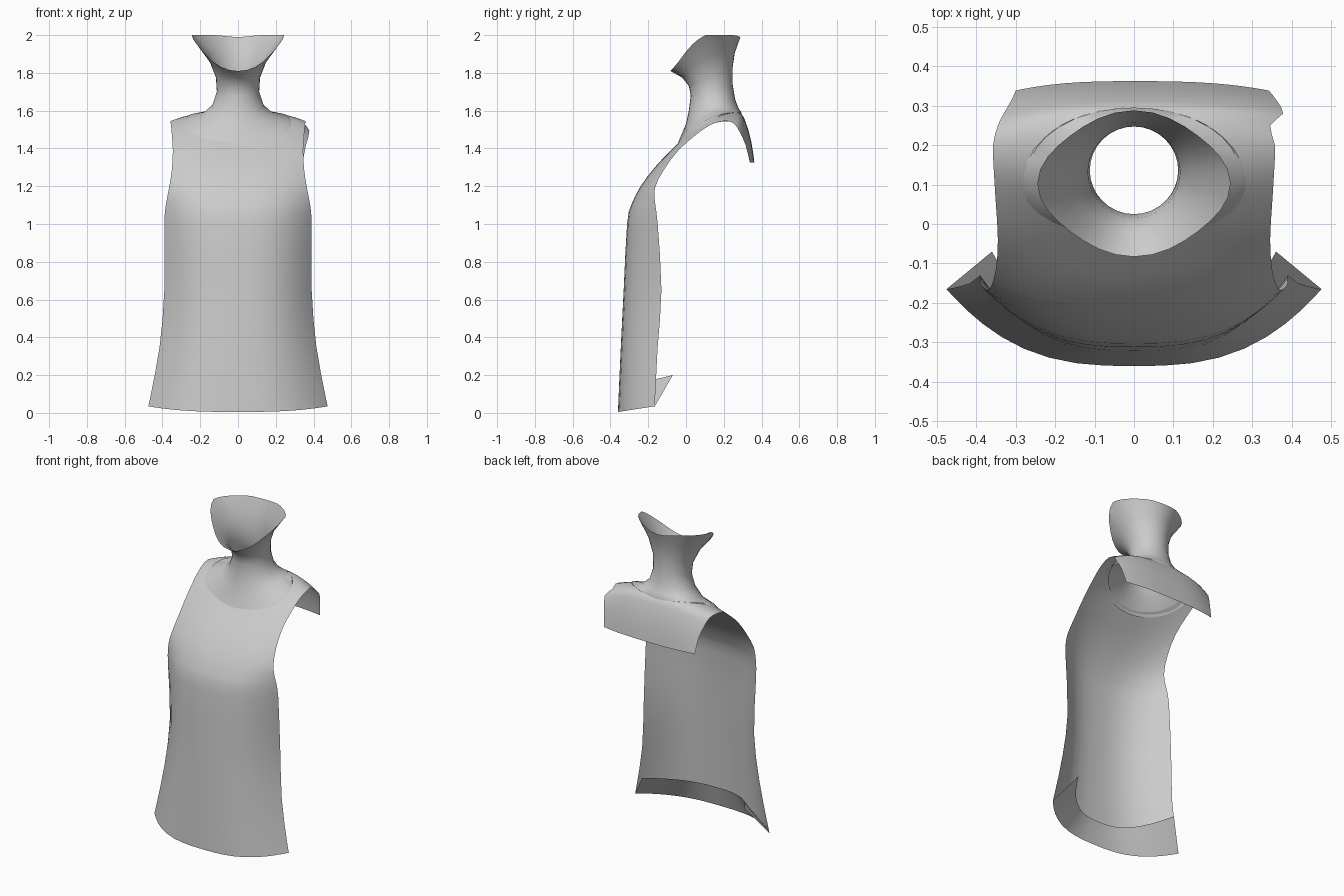
import bpy, bmesh, math
from mathutils import Vector

if "Cube" in bpy.data.objects:
    bpy.data.objects.remove(bpy.data.objects["Cube"])

cloth = bpy.data.materials.new("light_grey")
cloth.diffuse_color = (0.6, 0.6, 0.6, 1)
cloth.use_nodes = True
cloth.node_tree.nodes["Principled BSDF"].inputs["Base Color"].default_value = cloth.diffuse_color


def finish(name, bm):
    bmesh.ops.remove_doubles(bm, verts=bm.verts, dist=0.0005)
    bmesh.ops.recalc_face_normals(bm, faces=bm.faces)
    me = bpy.data.meshes.new(name)
    bm.to_mesh(me)
    bm.free()
    me.materials.append(cloth)
    ob = bpy.data.objects.new(name, me)
    bpy.context.collection.objects.link(ob)
    bpy.ops.object.select_all(action='DESELECT')
    ob.select_set(True)
    bpy.context.view_layer.objects.active = ob
    bpy.ops.object.shade_smooth_by_angle(angle=math.radians(50))
    return ob


def skin(bm, rows, closed=False):
    """Join rows of points with quads."""
    vs = [[bm.verts.new(p) for p in r] for r in rows]
    for a, b in zip(vs, vs[1:]):
        n = len(a)
        for i in range(n if closed else n - 1):
            j = (i + 1) % n
            bm.faces.new((a[i], a[j], b[j], b[i]))


# Shirt rows from hem over the shoulders: centre y, z; edge y, z; left and right half width
ROWS = [Vector(r) for r in (
    (-.360, .005, -.165, .035, .475, .475), (-.358, .06, -.163, .09, .463, .463),
    (-.345, .35, -.150, .35, .415, .415), (-.330, .65, -.130, .65, .390, .390),
    (-.312, 1.0, -.150, 1.0, .390, .390), (-.290, 1.1, -.162, 1.1, .382, .382),
    (-.240, 1.2, -.165, 1.19, .365, .365), (-.165, 1.3, -.115, 1.29, .350, .350),
    (-.070, 1.4, -.040, 1.39, .345, .345), (.030, 1.50, .050, 1.47, .350, .350),
    (.120, 1.57, .130, 1.525, .355, .355), (.200, 1.595, .200, 1.545, .357, .357),
    (.270, 1.595, .250, 1.535, .345, .345), (.310, 1.555, .280, 1.495, .330, .378),
    (.345, 1.44, .315, 1.42, .310, .360), (.362, 1.325, .338, 1.325, .300, .342))]


def row_at(s):
    i = min(int(s), len(ROWS) - 2)
    f = s - i
    a, b = ROWS[max(i - 1, 0)], ROWS[i]
    c, d = ROWS[i + 1], ROWS[min(i + 2, len(ROWS) - 1)]
    return 0.5 * (2 * b + (c - a) * f + (2 * a - 5 * b + 4 * c - d) * f ** 2
                  + (3 * b - a - 3 * c + d) * f ** 3)


def surface(s, t):
    cy, cz, ey, ez, left, right = row_at(s)
    f = abs(t) ** 2.8
    return Vector((t * (right if t > 0 else left), cy + (ey - cy) * f, cz + (ez - cz) * f))


COLS = [math.sin(math.pi / 2 * (i / 10 - 1)) for i in range(21)]
S0, S1 = 7, 13
HOLE = (0.268, 0.165, 0.13)   # neckline half width, half depth, centre y


def locate(x, y):
    """Shirt parameters lying above a plan position."""
    lo, hi = S0, S1
    for _ in range(30):
        m = (lo + hi) / 2
        t = x / row_at(m)[5 if x > 0 else 4]
        if surface(m, t).y < y:
            lo = m
        else:
            hi = m
    return lo, t


bm = bmesh.new()
# front panel and back flap
skin(bm, [[surface(s / 2, t) for t in COLS] for s in range(0, 2 * S0 + 1)])
skin(bm, [[surface(s / 2, t) for t in COLS] for s in range(2 * S1, 31)])
# yoke between neckline and armholes
sides = [s / 2 for s in range(2 * S0 + 1, 2 * S1)]
border = ([(S0, t) for t in COLS] + [(s, 1) for s in sides]
          + [(S1, t) for t in reversed(COLS)] + [(s, -1) for s in reversed(sides)])
neckline = []
for s, t in border:
    p = surface(s, t)
    a = math.atan2((p.y - HOLE[2]) / HOLE[1], p.x / HOLE[0])
    neckline.append(locate(HOLE[0] * math.cos(a), HOLE[2] + HOLE[1] * math.sin(a)))
skin(bm, [[surface(o[0] + (n[0] - o[0]) * k / 5, o[1] + (n[1] - o[1]) * k / 5)
           for o, n in zip(border, neckline)] for k in range(6)], closed=True)
finish("shirt", bm)

# hem turned up inside the front panel
bm = bmesh.new()
inner = []
for t in COLS:
    f = abs(t) ** 2.6
    inner.append(Vector((t * .36, -.32 + .25 * f, .14 + .06 * f)))
outer = [surface(0, t) for t in COLS]
skin(bm, [[o.lerp(n, k / 2) for o, n in zip(outer, inner)] for k in range(3)])
finish("inner_hem", bm)

# neck rings: front y, back y, half width, z at front, side, back
NECK = ((-.050, .290, .300, 1.41, 1.525, 1.535), (-.038, .295, .268, 1.44, 1.56, 1.588),
        (.000, .278, .190, 1.53, 1.578, 1.612), (.015, .260, .137, 1.60, 1.625, 1.66),
        (.025, .247, .112, 1.68, 1.70, 1.74), (.015, .247, .117, 1.73, 1.78, 1.83),
        (-.020, .258, .155, 1.775, 1.88, 1.905), (-.083, .288, .245, 1.81, 2.0, 1.99))
rings = []
for n, (yf, yb, rx, zf, zs, zb) in enumerate(NECK):
    ring = []
    for i in range(32):
        a = 2 * math.pi * i / 32
        c = math.cos(a)
        k = 1 - (0.07 if n == len(NECK) - 1 else 0) * math.sin(2 * a) ** 2
        z = zs + (zf - zb) / 2 * c + ((zf + zb) / 2 - zs) * c * c
        ring.append((k * rx * math.sin(a), (yf + yb) / 2 - k * (yb - yf) / 2 * c, min(z, 2.0)))
    rings.append(ring)
bm = bmesh.new()
skin(bm, rings, closed=True)
finish("neck", bm)
